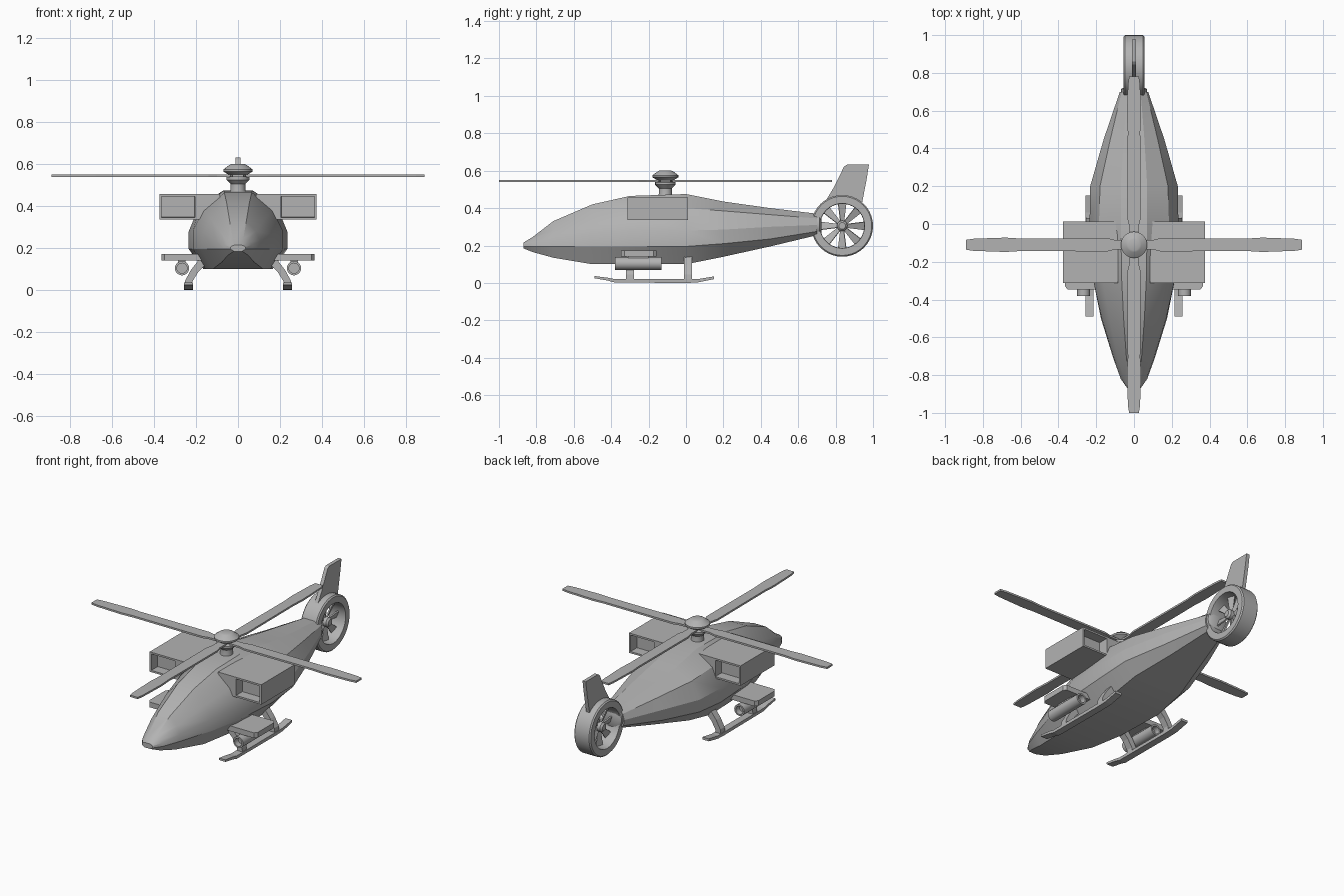
import bpy, bmesh, math
from mathutils import Matrix, Vector

if "Cube" in bpy.data.objects:
    bpy.data.objects.remove(bpy.data.objects["Cube"])

grey = bpy.data.materials.new("hull grey")
grey.diffuse_color = (0.45, 0.45, 0.45, 1)
grey.use_nodes = True
grey.node_tree.nodes["Principled BSDF"].inputs["Base Color"].default_value = grey.diffuse_color


def finish(name, bm, smooth=None):
    bmesh.ops.recalc_face_normals(bm, faces=bm.faces[:])
    me = bpy.data.meshes.new(name)
    bm.to_mesh(me)
    bm.free()
    me.materials.append(grey)
    ob = bpy.data.objects.new(name, me)
    bpy.context.collection.objects.link(ob)
    if smooth:
        bpy.ops.object.select_all(action='DESELECT')
        ob.select_set(True)
        bpy.context.view_layer.objects.active = ob
        bpy.ops.object.shade_smooth_by_angle(angle=math.radians(smooth))
    return ob


def loft(bm, rings, caps=True, closed=False):
    vs = [[bm.verts.new(p) for p in r] for r in rings]
    n = len(vs[0])
    pairs = list(zip(vs, vs[1:])) + ([(vs[-1], vs[0])] if closed else [])
    for a, b in pairs:
        for i in range(n):
            j = (i + 1) % n
            bm.faces.new((a[i], a[j], b[j], b[i]))
    if caps and not closed:
        bm.faces.new(vs[0])
        bm.faces.new(vs[-1])


def prism(name, pts, axis, lo, hi, matrix=None):
    def place(p, d):
        return {'x': (d, p[0], p[1]), 'y': (p[0], d, p[1]), 'z': (p[0], p[1], d)}[axis]
    bm = bmesh.new()
    loft(bm, [[place(p, lo) for p in pts], [place(p, hi) for p in pts]])
    if matrix:
        bm.transform(matrix)
    return finish(name, bm)


def lathe(name, profile, axis, centre, n=24, closed=False, smooth=30):
    # profile holds (radius, position along axis)
    def place(r, d, a):
        u, v = r * math.cos(a), r * math.sin(a)
        return Vector(centre) + Vector({'x': (d, u, v), 'y': (u, d, v), 'z': (u, v, d)}[axis])
    bm = bmesh.new()
    loft(bm, [[place(r, d, 2 * math.pi * i / n) for i in range(n)] for r, d in profile],
         closed=closed)
    return finish(name, bm, smooth)


def box(bm, x0, x1, y0, y1, z0, z1):
    loft(bm, [[(x0, y0, z), (x1, y0, z), (x1, y1, z), (x0, y1, z)] for z in (z0, z1)])


# fuselage: y, then (z, half width) from roof down to belly
stations = [
    (-.87, .215, .015, .210, .030, .205, .035, .195, .035, .185, .020),
    (-.82, .245, .025, .230, .050, .215, .065, .195, .070, .165, .050),
    (-.71, .330, .040, .280, .085, .235, .105, .195, .110, .135, .075),
    (-.50, .420, .055, .340, .130, .265, .170, .195, .175, .100, .120),
    (-.30, .465, .065, .380, .165, .280, .215, .195, .215, .100, .155),
    (0.00, .475, .070, .400, .185, .280, .235, .195, .235, .100, .165),
    (0.20, .435, .070, .385, .180, .285, .232, .210, .230, .140, .160),
    (0.45, .400, .055, .365, .125, .300, .160, .235, .155, .195, .100),
    (0.70, .370, .035, .345, .065, .310, .075, .275, .070, .255, .045),
]
rings = []
for y, *c in stations:
    half = [(c[i + 1], y, c[i]) for i in range(0, 10, 2)]
    rings.append(half + [(-x, y, z) for x, y, z in reversed(half)])
bm = bmesh.new()
loft(bm, rings)
finish("fuselage", bm, 25)

# tail collar
lathe("tail_collar", [(.055, .68), (.068, .69), (.068, .715), (.05, .725)], 'y', (0, 0, .312), 16)

# main rotor mast, hub and blades
lathe("rotor_mast", [(.04, .45), (.035, .48), (.035, .505), (.055, .525), (.055, .538), (.03, .55)],
      'z', (0, -.11, 0), 20)
lathe("rotor_hub", [(.03, .54), (.045, .55), (.07, .565), (.07, .575), (.04, .597), (.03, .601)],
      'z', (0, -.11, 0), 20)
outline = [(.02, .025), (.1, .025), (.14, .035), (.6, .033), (.68, .038), (.85, .032), (.89, .026)]
outline += [(x, -y) for x, y in reversed(outline)]
for k in range(4):
    prism(f"rotor_blade_{k + 1}", outline, 'z', .539, .550,
          Matrix.Translation((0, -.11, 0)) @ Matrix.Rotation(k * math.pi / 2, 4, 'Z'))

# ducted tail fan
fan = (0, .835, .305)
lathe("fan_duct", [(.165, -.048), (.158, -.055), (.12, -.055), (.118, -.045), (.118, .045),
                   (.12, .055), (.158, .055), (.165, .048)], 'x', fan, 40, closed=True)
lathe("fan_hub", [(.018, -.035), (.028, -.025), (.028, .025), (.018, .035)], 'x', fan, 16)
for k in range(8):
    prism(f"fan_blade_{k + 1}", [(-.009, .015), (.009, .015), (.023, .12), (-.023, .12)],
          'x', -.004, .004,
          Matrix.Translation(fan) @ Matrix.Rotation(k * math.pi / 4, 4, 'X')
          @ Matrix.Rotation(math.radians(20), 4, 'Z'))

# tail fin
prism("tail_fin", [(.745, .435), (.79, .51), (.845, .622), (.86, .632), (.978, .632),
                   (.965, .55), (.94, .42), (.85, .455)], 'x', -.011, .011)

for s, side in ((1, "right"), (-1, "left")):
    # engine pod with sunk openings at both ends
    bm = bmesh.new()
    box(bm, .085, .375, -.312, .012, .336, .457)
    bmesh.ops.bisect_plane(bm, geom=bm.verts[:] + bm.edges[:] + bm.faces[:],
                           plane_co=(.195, 0, 0), plane_no=(1, 0, 0))
    bmesh.ops.recalc_face_normals(bm, faces=bm.faces[:])
    ends = [f for f in bm.faces if abs(f.normal.y) > .9 and f.calc_center_median().x > .195]
    bmesh.ops.inset_individual(bm, faces=ends, thickness=.015)
    bmesh.ops.inset_individual(bm, faces=ends, thickness=.001, depth=-.06)
    bm.transform(Matrix.Diagonal((s, 1, 1, 1)))
    finish(f"engine_pod_{side}", bm)

    # stub wing and weapon tube
    wing = [(.08, -.348), (.35, -.348), (.365, -.33), (.365, -.175), (.35, -.157), (.08, -.157)]
    prism(f"stub_wing_{side}", [(s * x, y) for x, y in wing], 'z', .140, .172)
    bm = bmesh.new()
    box(bm, s * .25, s * .285, -.31, -.2, .12, .145)
    finish(f"tube_pylon_{side}", bm)
    lathe(f"weapon_tube_{side}", [(.024, -.345), (.024, -.38), (.034, -.38), (.034, -.13),
                                  (.024, -.13), (.024, -.165)], 'y', (s * .267, 0, .104), 20)

    # landing skid with two struts
    skid = [(-.49, .025), (-.42, .013), (-.38, .002), (0, 0), (.06, .002), (.15, .02),
            (.15, .035), (.06, .02), (-.38, .02), (-.42, .028), (-.49, .037)]
    prism(f"skid_{side}", skid, 'x', s * .215, s * .258)
    leg = [(.14, .15), (.19, .14), (.225, .095), (.252, .045), (.255, .015), (.22, .015),
           (.218, .04), (.19, .085), (.16, .115), (.12, .125)]
    for name, y in (("front", -.30), ("back", .01)):
        prism(f"{name}_strut_{side}", [(s * x, z) for x, z in leg], 'y', y - .021, y + .021)
